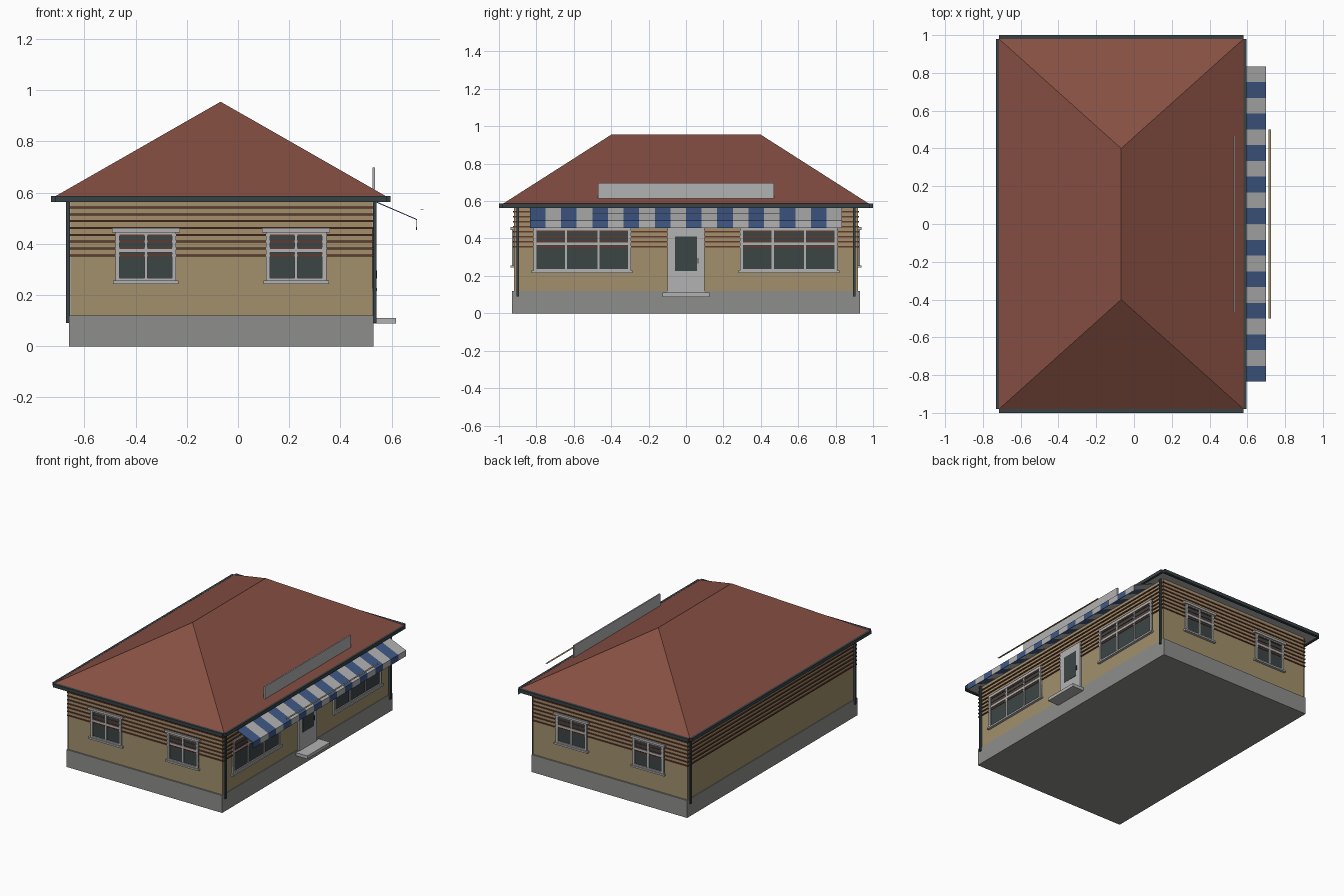
import bpy, bmesh

cube = bpy.data.objects.get("Cube")
if cube:
    bpy.data.objects.remove(cube, do_unlink=True)


def material(name, red, green, blue):
    mat = bpy.data.materials.new(name)
    mat.use_nodes = True
    colour = (red, green, blue, 1)
    mat.diffuse_color = colour
    shader = next(n for n in mat.node_tree.nodes if n.type == "BSDF_PRINCIPLED")
    shader.inputs["Base Color"].default_value = colour
    return mat


roof_red = material("roof red", 0.24, 0.08, 0.056)
wall_tan = material("wall tan", 0.36, 0.28, 0.15)
slat_brown = material("slat brown", 0.13, 0.04, 0.025)
stone_grey = material("stone grey", 0.27, 0.27, 0.26)
trim_grey = material("trim grey", 0.45, 0.45, 0.45)
gutter_dark = material("gutter dark", 0.04, 0.055, 0.06)
glass_dark = material("glass dark", 0.045, 0.06, 0.06)
awning_blue = material("awning blue", 0.05, 0.1, 0.24)
awning_white = material("awning white", 0.45, 0.45, 0.45)


def mesh_object(name, verts, faces, mats):
    mesh = bpy.data.meshes.new(name)
    mesh.from_pydata(verts, [], faces)
    for mat in mats:
        mesh.materials.append(mat)
    obj = bpy.data.objects.new(name, mesh)
    bpy.context.collection.objects.link(obj)
    return obj


def box(name, xs, ys, zs, mat):
    """Axis-aligned box spanning the three given ranges."""
    obj = mesh_object(name, [], [], [mat])
    bm = bmesh.new()
    bmesh.ops.create_cube(bm, size=1)
    for v in bm.verts:
        for axis, span in enumerate((xs, ys, zs)):
            v.co[axis] = max(span) if v.co[axis] > 0 else min(span)
    bm.to_mesh(obj.data)
    bm.free()
    return obj


# Main wall planes
LEFT, RIGHT, DEPTH = -0.655, 0.525, 0.92
EAVE = 0.585


def on_wall(name, wall, us, zs, depth, mat, inner=0.0):
    """Box on a wall, reaching from inner to depth outside of it."""
    if wall == "right":
        return box(name, (RIGHT + inner, RIGHT + depth), us, zs, mat)
    side = -1 if wall == "front" else 1
    return box(name, us, (side * (DEPTH + inner), side * (DEPTH + depth)), zs, mat)


# Foundation and walls
box("foundation", (-0.66, 0.53), (-0.93, 0.93), (0, 0.12), stone_grey)
box("walls", (LEFT, RIGHT), (-DEPTH, DEPTH), (0.12, 0.57), wall_tan)

# Horizontal slats running around the upper walls
for i in range(8):
    z = 0.355 + i * 0.0267
    box("wall_slat", (LEFT - 0.006, RIGHT + 0.006), (-DEPTH - 0.006, DEPTH + 0.006),
        (z - 0.004, z + 0.004), slat_brown)

# Hipped roof with soffit
x0, x1, y1, ridge_x, ridge_y = -0.715, 0.58, 0.98, -0.068, 0.4
mesh_object("hipped_roof",
            [(x0, -y1, EAVE), (x1, -y1, EAVE), (x1, y1, EAVE), (x0, y1, EAVE),
             (ridge_x, -ridge_y, 0.955), (ridge_x, ridge_y, 0.955)],
            [(0, 1, 4), (1, 2, 5, 4), (2, 3, 5), (3, 0, 4, 5), (3, 2, 1, 0)], [roof_red])
box("soffit", (x0, x1), (-y1, y1), (0.568, EAVE - 0.002), trim_grey)

# Gutters along the eaves
gutter_z = (0.563, EAVE + 0.001)
for side in (-1, 1):
    box("end_gutter", (x0, x1), (side * y1, side), gutter_z, gutter_dark)
box("left_gutter", (x0 - 0.016, x0), (-y1, y1), gutter_z, gutter_dark)
box("right_gutter", (x1, x1 + 0.016), (-y1, y1), gutter_z, gutter_dark)

# Downpipes
for x in (-0.664, 0.534):
    for y in (-0.9, 0.9):
        box("downpipe", (x - 0.007, x + 0.007), (y - 0.007, y + 0.007),
            (0.09, 0.57), gutter_dark)


def window(wall, u0, u1, z0, z1, mullions, transom, lintel):
    """Glazed window with frame, bars, sill and an optional lintel."""
    t = 0.016
    on_wall("window_glass", wall, (u0, u1), (z0, z1), 0.003, glass_dark)
    for u in (u0, u1 - t):
        on_wall("window_frame_side", wall, (u, u + t), (z0, z1), 0.011, trim_grey)
    for z in (z0, z1 - t):
        on_wall("window_frame_rail", wall, (u0, u1), (z, z + t), 0.011, trim_grey)
    for k in range(1, mullions + 1):
        u = u0 + (u1 - u0) * k / (mullions + 1)
        on_wall("window_mullion", wall, (u - 0.006, u + 0.006), (z0, z1), 0.009, trim_grey)
    on_wall("window_transom", wall, (u0, u1), (transom - 0.007, transom + 0.007),
            0.009, trim_grey)
    on_wall("window_sill", wall, (u0 - 0.01, u1 + 0.01), (z0 - 0.006, z0 + 0.006),
            0.018, trim_grey)
    if lintel:
        on_wall("window_lintel", wall, (u0 - 0.015, u1 + 0.015), (z1 - 0.008, z1 + 0.008),
                0.018, trim_grey)


# Windows on the two short walls and beside the door
for wall in ("front", "back"):
    for centre in (-0.36, 0.227):
        window(wall, centre - 0.118, centre + 0.118, 0.25, 0.453, 1, 0.373, True)
for centre in (-0.555, 0.55):
    window("right", centre - 0.26, centre + 0.26, 0.222, 0.458, 2, 0.372, False)

# Door with glass, handle and step
on_wall("door", "right", (-0.1, 0.1), (0.11, 0.46), 0.011, trim_grey)
on_wall("door_glass", "right", (-0.06, 0.06), (0.225, 0.41), 0.013, glass_dark)
on_wall("door_handle", "right", (0.062, 0.068), (0.265, 0.295), 0.018, gutter_dark)
on_wall("door_step", "right", (-0.125, 0.125), (0.088, 0.11), 0.093, trim_grey)

# Striped awning: sloped cloth and hanging valance
STRIPES, START, WIDTH = 20, -0.835, 0.0835
profile = [(0.53, 0.57), (0.7, 0.496), (0.7, 0.455)]
verts, faces = [], []
for i in range(STRIPES + 1):
    verts += [(x, START + i * WIDTH, z) for x, z in profile]
for i in range(STRIPES):
    for j in range(2):
        a = i * 3 + j
        faces.append((a, a + 1, a + 4, a + 3))
awning = mesh_object("awning", verts, faces, [awning_blue, awning_white])
for poly in awning.data.polygons:
    poly.material_index = (poly.index // 2) % 2
solid = awning.modifiers.new("cloth thickness", "SOLIDIFY")
solid.thickness = 0.004

# Blank sign board on the roof and thin strip ahead of the awning
box("sign_board", (0.526, 0.535), (-0.47, 0.47), (0.613, 0.698), trim_grey)
box("front_strip", (0.712, 0.724), (-0.5, 0.5), (0.534, 0.536), wall_tan)
